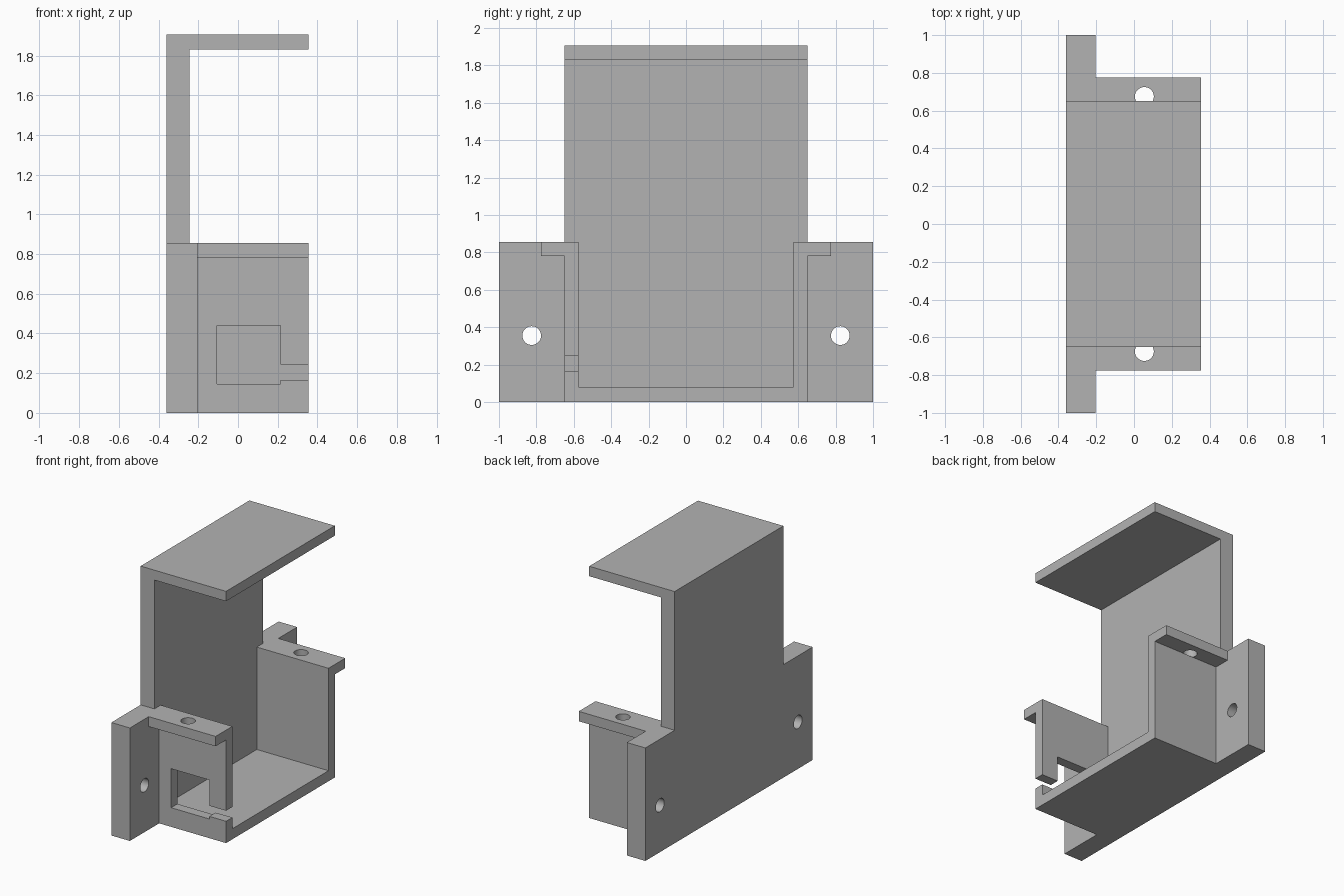
import bpy
import bmesh
from mathutils import Matrix, Vector

old = bpy.data.objects.get("Cube")
if old:
    bpy.data.objects.remove(old, do_unlink=True)

# Plain grey plastic
grey = bpy.data.materials.new("matte_grey")
grey.use_nodes = True
colour = (0.45, 0.45, 0.45, 1)
grey.diffuse_color = colour
grey.node_tree.nodes["Principled BSDF"].inputs["Base Color"].default_value = colour


def add_object(name, bm):
    bmesh.ops.recalc_face_normals(bm, faces=bm.faces)
    mesh = bpy.data.meshes.new(name)
    bm.to_mesh(mesh)
    bm.free()
    mesh.materials.append(grey)
    obj = bpy.data.objects.new(name, mesh)
    bpy.context.collection.objects.link(obj)
    return obj


def extrude(name, points, axis, start, end):
    """Extrude a 2D outline along x or y; the outline's second value is z."""
    bm = bmesh.new()
    place = (lambda a, b: (start, a, b)) if axis == "x" else (lambda a, b: (a, start, b))
    face = bm.faces.new([bm.verts.new(place(a, b)) for a, b in points])
    side = bmesh.ops.extrude_face_region(bm, geom=[face])
    moved = [v for v in side["geom"] if isinstance(v, bmesh.types.BMVert)]
    step = end - start
    bmesh.ops.translate(bm, verts=moved, vec=(step, 0, 0) if axis == "x" else (0, step, 0))
    return add_object(name, bm)


def box(name, x, y, z):
    return extrude(name, [(x[0], z[0]), (x[1], z[0]), (x[1], z[1]), (x[0], z[1])], "y", *y)


def drill(name, centre, depth, along_x=False):
    bm = bmesh.new()
    turn = Matrix.Rotation(1.5707963, 4, "Y") if along_x else Matrix()
    bmesh.ops.create_cone(bm, cap_ends=True, segments=48, radius1=0.05, radius2=0.05,
                          depth=depth, matrix=Matrix.Translation(Vector(centre)) @ turn)
    return add_object(name, bm)


def combine(target, other, operation):
    mod = target.modifiers.new(operation.lower(), "BOOLEAN")
    mod.operation = operation
    mod.solver = "EXACT"
    mod.object = other
    bpy.context.view_layer.objects.active = target
    bpy.ops.object.modifier_apply(modifier=mod.name)
    bpy.data.objects.remove(other, do_unlink=True)


BACK, FRONT_EDGE = -0.36, 0.355
OUTER, INNER, LIP = 0.65, 0.575, 0.775
RIM, LIP_UNDER, TOP = 0.855, 0.78, 1.905

# Tall back plate with the overhanging roof
bracket = extrude("mounting_bracket", [
    (BACK, 0), (-0.245, 0), (-0.245, 1.83), (FRONT_EDGE, 1.83),
    (FRONT_EDGE, TOP), (BACK, TOP)], "y", -OUTER, OUTER)

# U-shaped tray with outward lips
half = [(INNER, 0.08), (INNER, RIM), (LIP, RIM), (LIP, LIP_UNDER), (OUTER, LIP_UNDER), (OUTER, 0)]
tray = extrude("tray", half + [(-y, z) for y, z in reversed(half)], "x", -0.3, FRONT_EDGE)
combine(bracket, tray, "UNION")

# Screw ears on both sides of the back plate
for side in (-1, 1):
    ear = box("ear", (BACK, -0.205), sorted((side * 0.6, side)), (0, RIM))
    # Trim the ear so it stays outside the tray wall
    trim = box("ear_trim", (-0.245, 0), sorted((side * 0.5, side * 0.62)), (-0.1, 1))
    combine(ear, trim, "DIFFERENCE")
    combine(bracket, ear, "UNION")

# Screw holes through the ears and the lips
for side in (-1, 1):
    combine(bracket, drill("ear_hole", (-0.28, side * 0.825, 0.355), 0.4, True), "DIFFERENCE")
    combine(bracket, drill("lip_hole", (0.055, side * 0.675, LIP_UNDER + 0.1), 0.2), "DIFFERENCE")

# Window in the front wall with a cable slot to the open edge
window = extrude("cable_window", [
    (-0.105, 0.145), (0.215, 0.145), (0.215, 0.165), (0.5, 0.165),
    (0.5, 0.245), (0.215, 0.245), (0.215, 0.44), (-0.105, 0.44)], "y", -0.7, -0.5)
combine(bracket, window, "DIFFERENCE")

# Crisp flat faces with smooth hole walls
bpy.ops.object.select_all(action="DESELECT")
bracket.select_set(True)
bpy.context.view_layer.objects.active = bracket
bpy.ops.object.shade_smooth_by_angle(angle=0.5)
